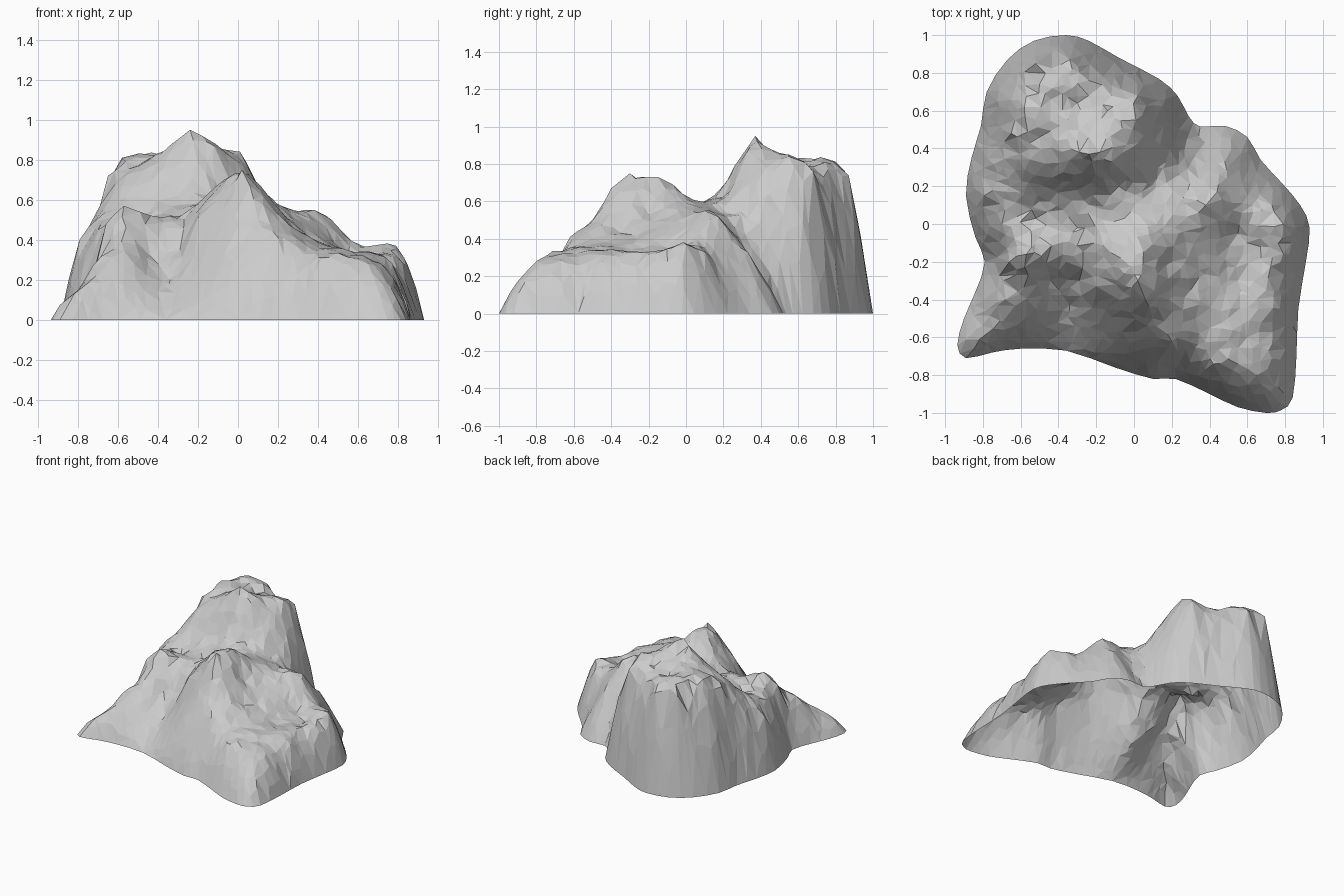
import bpy, math, random
from mathutils import Vector, noise
from mathutils.geometry import delaunay_2d_cdt

if "Cube" in bpy.data.objects:
    bpy.data.objects.remove(bpy.data.objects["Cube"])

random.seed(4)

# Base outline, clockwise from the back: x, y, height of the flank 0.1 inside the edge
OUTLINE = [
    (-.36, 1.0, .60), (-.24, .97, .60), (-.08, .88, .58), (.13, .77, .55), (.23, .68, .50),
    (.29, .57, .36), (.35, .515, .16), (.48, .52, .18), (.60, .46, .20), (.67, .34, .21),
    (.78, .22, .23), (.88, .10, .30), (.93, -.02, .33), (.91, -.2, .31), (.87, -.45, .29),
    (.86, -.7, .25), (.84, -.92, .17), (.78, -.985, .16), (.7, -1.0, .17), (.55, -.97, .19),
    (.4, -.9, .22), (.22, -.82, .21), (.1, -.82, .21), (-.1, -.76, .2), (-.36, -.67, .09),
    (-.6, -.66, .18), (-.75, -.68, .18), (-.89, -.71, .11), (-.935, -.64, .11),
    (-.9, -.5, .14), (-.84, -.36, .25), (-.79, -.2, .30), (-.84, -.07, .36),
    (-.89, .15, .41), (-.86, .35, .43), (-.81, .52, .48), (-.78, .7, .56),
    (-.67, .87, .57), (-.53, .97, .59)]

# Back massif: main summit, domed shoulder, crags and the cliff foot
MASSIF = [
    (-.24, .37, .95), (-.29, .38, .91), (-.18, .38, .92), (-.24, .46, .85), (-.5, .74, .82),
    (-.38, .79, .81), (-.58, .62, .81), (-.3, .64, .77), (-.14, .6, .79), (.01, .55, .84),
    (.05, .47, .76), (.02, .68, .76), (.14, .42, .60), (-.47, .32, .75), (-.5, .46, .77),
    (-.65, .48, .72), (-.66, .2, .54), (-.3, .18, .62), (-.08, .2, .62), (.12, .24, .53),
    (-.5, .12, .52), (-.34, .87, .74), (-.52, .85, .76), (-.44, .66, .81), (-.24, .76, .77),
    (-.12, .33, .87), (-.04, .42, .82)]
# Middle peak with saddle, front rib and gully, left knoll and corner ridge
FOREPEAK = [
    (.02, -.3, .75), (.05, -.15, .73), (-.07, -.18, .70), (-.05, .03, .59), (-.3, -.02, .51),
    (.02, -.07, .69), (.12, .0, .61), (.06, -.4, .67), (-.06, -.36, .60), (.1, -.5, .50),
    (.2, -.62, .41), (-.2, -.33, .51), (-.15, -.45, .40), (-.29, -.3, .35), (-.34, -.43, .20),
    (-.36, -.2, .46), (-.57, -.16, .57), (-.49, -.17, .54), (-.44, -.3, .32),
    (-.56, -.27, .46), (-.66, -.2, .48), (-.68, -.4, .32), (-.52, -.45, .28),
    (-.52, .03, .46), (-.7, 0, .45)]
# Right hand shoulder: knoll, spur, bowl and raised rim
SHOULDER = [
    (.26, .14, .53), (.38, .1, .55), (.44, .17, .52), (.48, .33, .33), (.3, .32, .34),
    (.2, -.2, .53), (.3, -.35, .43), (.4, -.08, .45), (.55, -.05, .33), (.55, -.3, .32),
    (.6, .15, .34), (.67, -.12, .31), (.79, 0, .37), (.73, .1, .33), (.7, -.35, .33),
    (.4, -.55, .36), (.6, -.6, .32), (.65, -.8, .28), (.42, -.74, .31)]


def inward(i):
    """Unit vector pointing into the outline at point i."""
    a, b = OUTLINE[i - 1], OUTLINE[(i + 1) % len(OUTLINE)]
    d = Vector((b[0] - a[0], b[1] - a[1])).normalized()
    return Vector((d.y, -d.x))


def smooth_outline():
    """Closed spline through the outline, two steps per span."""
    pts, n = [], len(OUTLINE)
    for i in range(n):
        p0, p1, p2, p3 = (Vector(OUTLINE[(i + k) % n][:2]) for k in (-1, 0, 1, 2))
        for t in (0, .5):
            pts.append(p1 + .5 * t * (p2 - p0 + t * (2 * p0 - 5 * p1 + 4 * p2 - p3
                                                   + t * (3 * p1 - p0 - 3 * p2 + p3))))
    return pts


def solve(rows):
    """Gaussian elimination on an augmented matrix."""
    n = len(rows)
    for c in range(n):
        p = max(range(c, n), key=lambda r: abs(rows[r][c]))
        rows[c], rows[p] = rows[p], rows[c]
        piv = rows[c]
        for r in range(c + 1, n):
            f = rows[r][c] / piv[c]
            if f:
                rows[r] = [a - f * b for a, b in zip(rows[r], piv)]
    w = [0.0] * n
    for r in reversed(range(n)):
        w[r] = (rows[r][n] - sum(rows[r][k] * w[k] for k in range(r + 1, n))) / rows[r][r]
    return w


# Height surface through all control points
controls = MASSIF + FOREPEAK + SHOULDER
for i, (x, y, h) in enumerate(OUTLINE):
    n = inward(i)
    controls.append((x, y, 0))
    for inset, part in ((.04, .5), (.1, 1)):
        controls.append((x + n.x * inset, y + n.y * inset, h * part))
weights = solve([[math.hypot(a[0] - b[0], a[1] - b[1]) for b in controls] + [a[2]]
                 for a in controls])


def edge_distance(p, loop):
    """Distance to the outline, negative outside."""
    best, inside = 9.0, False
    for a, b in zip(loop, loop[1:] + loop[:1]):
        ab = b - a
        t = max(0, min(1, (p - a).dot(ab) / ab.dot(ab)))
        best = min(best, (p - a - ab * t).length)
        if (a.y > p.y) != (b.y > p.y) and p.x < a.x + ab.x * (p.y - a.y) / ab.y:
            inside = not inside
    return best if inside else -best


def height(p, d):
    z = sum(w * math.hypot(p.x - c[0], p.y - c[1]) for w, c in zip(weights, controls))
    rough = noise.noise((p.x * 13, p.y * 13, 5))
    return max(.01, z + .022 * rough * min(1, max(0, (d - .08) / .15)))


# Control points first, then jittered points that keep clear of them
loop = smooth_outline()
flat, zs = list(loop), [0.0] * len(loop)
step = .056
peaks = [Vector(c[:2]) for c in MASSIF + FOREPEAK + SHOULDER]
for c in MASSIF + FOREPEAK + SHOULDER:
    flat.append(Vector(c[:2]))
    zs.append(c[2])
for i in range(-18, 19):
    for j in range(-19, 20):
        p = Vector((i + random.uniform(-.4, .4), j + random.uniform(-.4, .4))) * step
        d = edge_distance(p, loop)
        if d > .02 and min((p - q).length for q in peaks) > .03:
            flat.append(p)
            zs.append(height(p, d))

# Triangulate into an open-bottomed rock shell
verts, _, faces, origin, _, _ = delaunay_2d_cdt(flat, [], [list(range(len(loop)))], 1, 1e-5)
coords = [(v.x, v.y, zs[o[0]] if o else 0.0) for v, o in zip(verts, origin)]
mesh = bpy.data.meshes.new("mountain")
mesh.from_pydata(coords, [], [list(f) for f in faces])
mesh.update()
mountain = bpy.data.objects.new("mountain", mesh)
bpy.context.collection.objects.link(mountain)
